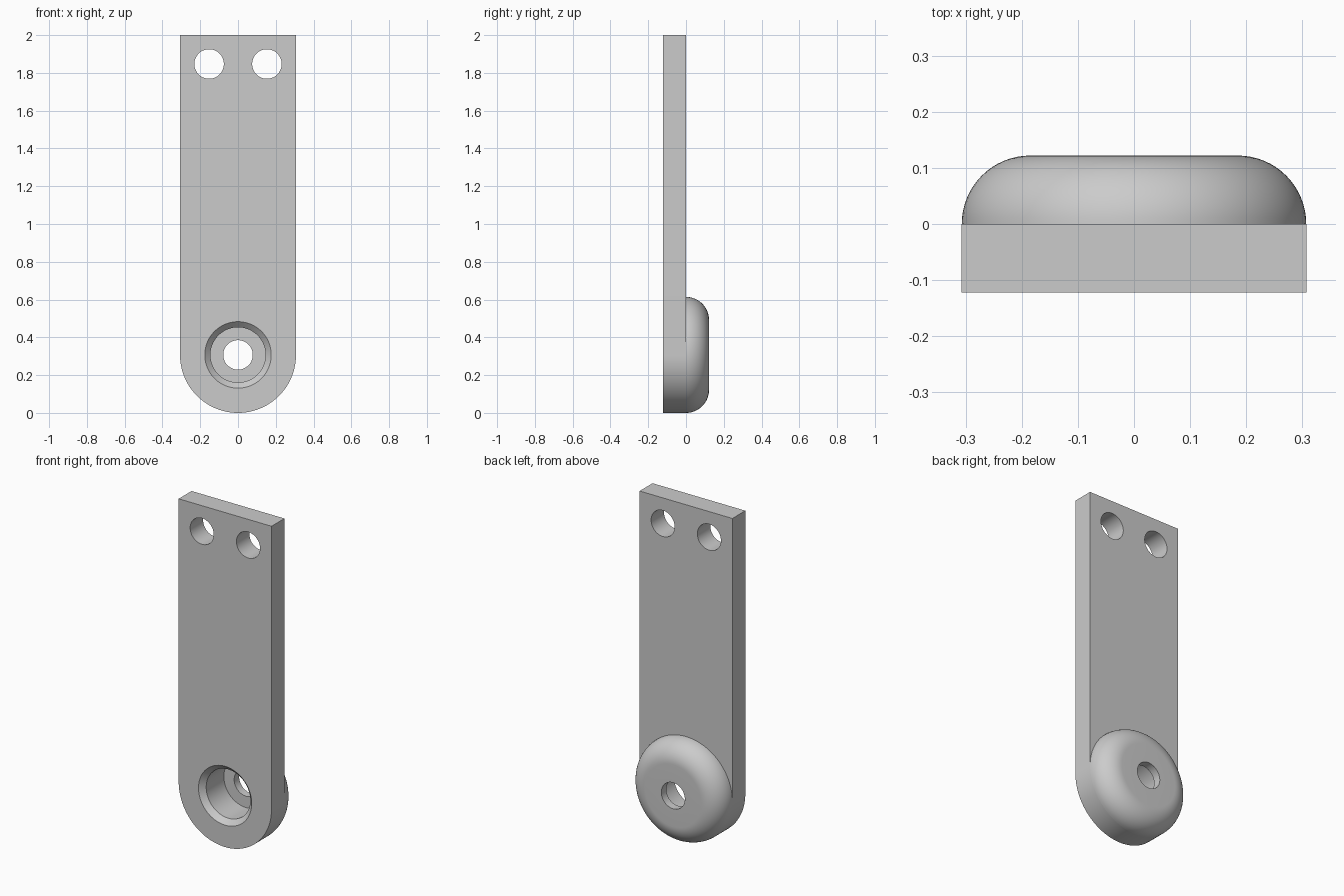
import bpy, bmesh
from math import sin, cos, pi, radians

cube = bpy.data.objects.get("Cube")
if cube:
    bpy.data.objects.remove(cube, do_unlink=True)

R = 0.307        # rounded end radius, also half the width
T = 0.122        # plate thickness, also boss height
HOLE = 0.078     # through hole radius
BORE = 0.146     # counterbore radius
CHAMFER = 0.03
SEG = 96

grey = bpy.data.materials.new("light grey")
grey.use_nodes = True
colour = (0.6, 0.6, 0.6, 1)
grey.diffuse_color = colour
grey.node_tree.nodes["Principled BSDF"].inputs["Base Color"].default_value = colour


def finish(name, bm):
    bmesh.ops.recalc_face_normals(bm, faces=bm.faces)
    mesh = bpy.data.meshes.new(name)
    bm.to_mesh(mesh)
    bm.free()
    mesh.materials.append(grey)
    obj = bpy.data.objects.new(name, mesh)
    bpy.context.collection.objects.link(obj)
    return obj


def lathe(name, profile, x, z):
    """Spin (radius, y) points around an axis along y; radius 0 closes the ends."""
    bm = bmesh.new()
    verts = [bm.verts.new((x + r, y, z)) for r, y in profile]
    edges = [bm.edges.new(pair) for pair in zip(verts, verts[1:])]
    bmesh.ops.spin(bm, geom=verts + edges, cent=(x, 0, z), axis=(0, 1, 0),
                   angle=2 * pi, steps=SEG)
    bmesh.ops.remove_doubles(bm, verts=bm.verts, dist=1e-5)
    return finish(name, bm)


def activate(obj):
    bpy.ops.object.select_all(action="DESELECT")
    obj.select_set(True)
    bpy.context.view_layer.objects.active = obj


def cut(obj, cutter):
    mod = obj.modifiers.new("cut", "BOOLEAN")
    mod.operation = "DIFFERENCE"
    mod.solver = "EXACT"
    mod.object = cutter
    activate(obj)
    bpy.ops.object.modifier_apply(modifier=mod.name)
    bpy.data.objects.remove(cutter, do_unlink=True)


# Flat plate with a rounded lower end
bm = bmesh.new()
outline = [(R, 2), (-R, 2)]
for i in range(SEG // 2 + 1):
    a = pi + pi * i / (SEG // 2)
    outline.append((R * cos(a), R + R * sin(a)))
face = bm.faces.new([bm.verts.new((x, -T, z)) for x, z in outline])
ext = bmesh.ops.extrude_face_region(bm, geom=[face])
bmesh.ops.translate(bm, vec=(0, T, 0),
                    verts=[v for v in ext["geom"] if isinstance(v, bmesh.types.BMVert)])
plate = finish("plate", bm)

# Mounting holes at the top
for side in (-1, 1):
    cut(plate, lathe("hole_cutter", [(0, -1), (HOLE, -1), (HOLE, 1), (0, 1)],
                     side * 0.153, 1.847))

# Counterbore with a chamfered mouth
mouth = BORE + CHAMFER
cut(plate, lathe("bore_cutter", [(0, -T - 0.1), (mouth + 0.1, -T - 0.1),
                                 (BORE, -T + CHAMFER), (BORE, 0.1), (0, 0.1)], 0, R))

# Domed boss on the back, hollowed by the counterbore
dome = [(R - T + T * cos(a), T * sin(a)) for a in (pi / 2 * i / 16 for i in range(17))]
floor = 0.075
boss = lathe("boss", dome + [(HOLE, T), (HOLE, floor), (BORE, floor), (BORE, 0)], 0, R)

for obj in (plate, boss):
    activate(obj)
    bpy.ops.object.shade_smooth_by_angle(angle=radians(30))
